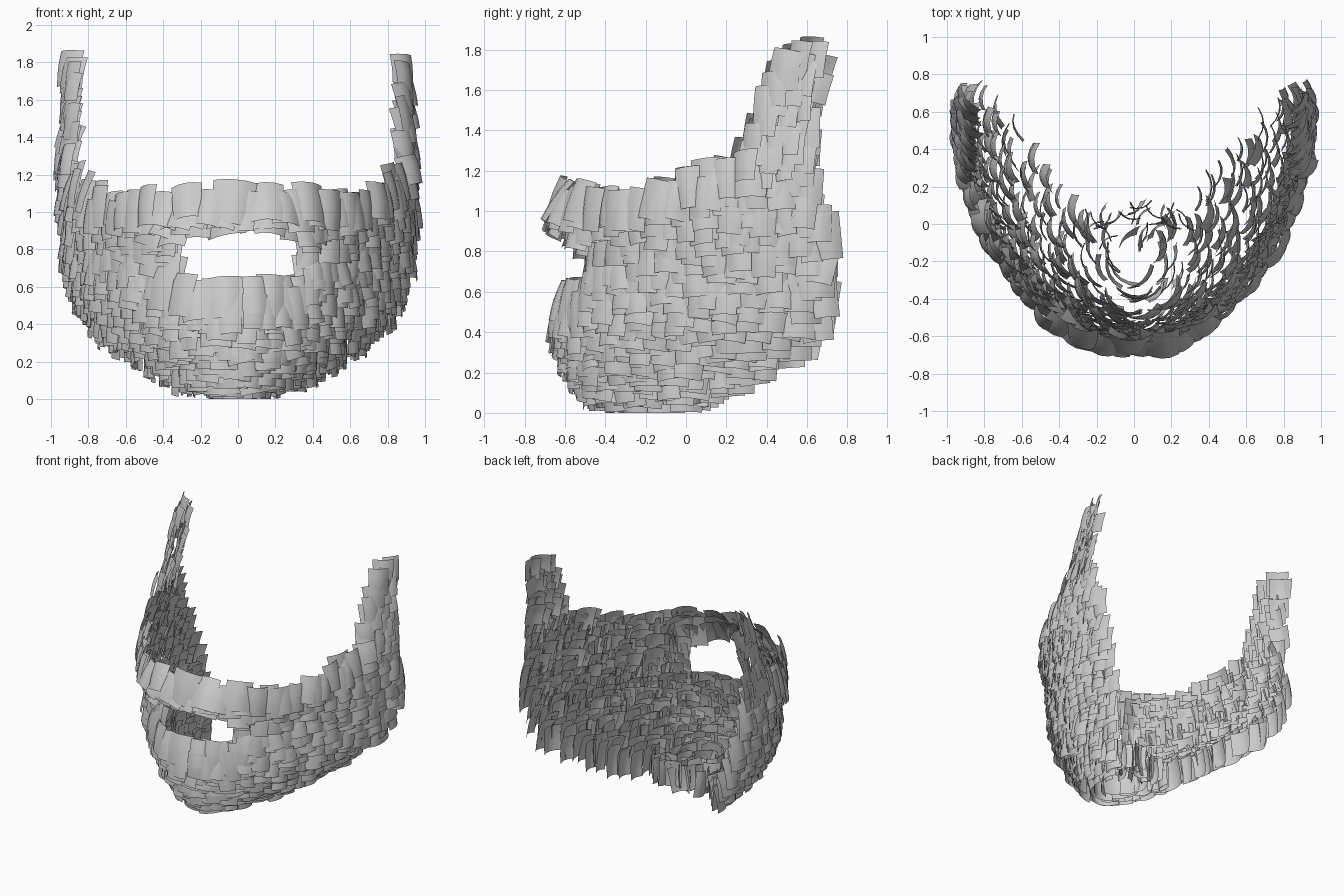
import bpy, bmesh, math, random
from mathutils import Vector

random.seed(7)
cube = bpy.data.objects.get("Cube")
if cube:
    bpy.data.objects.remove(cube, do_unlink=True)

# Hair colour
hair = bpy.data.materials.new("light grey hair")
hair.use_nodes = True
colour = (0.6, 0.6, 0.6, 1)
hair.diffuse_color = colour
hair.node_tree.nodes["Principled BSDF"].inputs["Base Color"].default_value = colour

# Jaw sections: height, half width, front y, back y
JAW = [(.1, .14, -.32, -.05), (.13, .33, -.5, .13), (.2, .46, -.57, .29),
       (.3, .62, -.62, .49), (.4, .75, -.65, .62), (.5, .84, -.66, .69),
       (.65, .91, -.63, .71), (.78, .94, -.60, .71), (.9, .95, -.63, .70),
       (1.03, .96, -.68, .63), (1.2, .96, -.64, .60), (1.4, .93, -.6, .60),
       (1.9, .92, -.6, .68)]
# Highest card centre for each y
TOP = [(-.8, 1.07), (-.6, 1.07), (-.45, 1.03), (-.3, 1.03), (0, 1.13), (.22, 1.21),
       (.33, 1.4), (.40, 1.6), (.46, 1.78), (.9, 1.78)]
UP = Vector((0, 0, 1))


def lookup(table, key):
    """Linear interpolation of the remaining columns."""
    for a, b in zip(table, table[1:]):
        if key <= b[0] or b is table[-1]:
            f = (key - a[0]) / (b[0] - a[0])
            return [p + (q - p) * f for p, q in zip(a[1:], b[1:])]


def jaw(t, z):
    """Point on the jaw shell; t runs from -1 (right ear) to 1 (left ear)."""
    w, front, back = lookup(JAW, z)
    a = t * math.pi / 2
    return Vector((w * math.sin(a), front + (back - front) * (1 - math.cos(a)), z))


def add_card(bm, c, side, down, width, length):
    """One bent lock of hair centred on c."""
    out = side.cross(-down).normalized()
    turn = random.gauss(0, .09)
    side, down = (side * math.cos(turn) + down * math.sin(turn),
                  down * math.cos(turn) - side * math.sin(turn))
    twist = random.gauss(0, .15)
    c = c + out * random.gauss(0, .012)
    rows = []
    for j in range(4):
        v = j / 3 - .5
        row = []
        for i in range(5):
            u = i / 4 - .5
            lift = twist * u * width - .7 * width * u * u - .15 * length * v * v
            p = c + side * u * width * (1 - .1 * v) + down * v * length + out * lift
            p.z = max(p.z, 0)
            row.append(bm.verts.new(p))
        rows.append(row)
    for r0, r1 in zip(rows, rows[1:]):
        for i in range(4):
            f = bm.faces.new((r0[i], r1[i], r1[i + 1], r0[i + 1]))
            f.smooth = True


def in_mouth(p):
    return p.y < 0 and .57 < p.z < .97 and abs(p.x - .01) < .4 - .2 * (p.z - .57)


def finish(name, bm):
    mesh = bpy.data.meshes.new(name)
    bm.to_mesh(mesh)
    bm.free()
    mesh.materials.append(hair)
    bpy.context.collection.objects.link(bpy.data.objects.new(name, mesh))


def make_part(name, keep, spacing, width, length, flare, yaw=0):
    """Cover the part of the shell chosen by keep with hanging cards."""
    bm = bmesh.new()
    z = .105
    while z < 1.8:
        w, front, back = lookup(JAW, z)
        count = max(5, round(2.2 * math.hypot(w, back - front) / spacing))
        shift = random.random()
        for k in range(count):
            t = -1 + 2 * (k + shift) / count
            cz = max(.1, z + random.uniform(-.015, .015))
            c = jaw(t, cz)
            if cz > lookup(TOP, c.y)[0] or in_mouth(c) or not keep(c):
                continue
            side = (jaw(t + .01, cz) - jaw(t - .01, cz)).normalized()
            out = (side.cross(UP) + Vector((0, -yaw, 0))).normalized()
            side = UP.cross(out)
            slope = (jaw(t, cz) - jaw(t, cz + .03)).normalized()
            down = slope * .25 - UP * .75 + out * flare * random.uniform(.5, 1.5)
            down = (down - side * down.dot(side)).normalized()
            add_card(bm, c, side, down, width * random.uniform(.8, 1.2),
                     length * random.uniform(.85, 1.15))
        z += .05 / ((jaw(.6, z + .02) - jaw(.6, z)).length / .02)
    finish(name, bm)


def is_moustache(p):
    return p.z > .9 and abs(p.x) < .45 and p.y < 0


def is_sideburn(p):
    return p.z > 1.2


# Parts of the beard
make_part("moustache", is_moustache, .1, .19, .22, .45)
make_part("sideburns", is_sideburn, .08, .14, .18, .2, .5)
make_part("beard", lambda p: not is_moustache(p) and not is_sideburn(p), .11, .15, .21, .22)

# Loose locks under the chin
throat = bmesh.new()
for n in range(26):
    angle = random.uniform(0, math.tau)
    centre = Vector((random.uniform(-.27, .3), random.uniform(-.08, .1), random.uniform(.11, .17)))
    add_card(throat, centre, Vector((math.cos(angle), math.sin(angle), 0)), -UP, .12, .2)
finish("throat_locks", throat)
